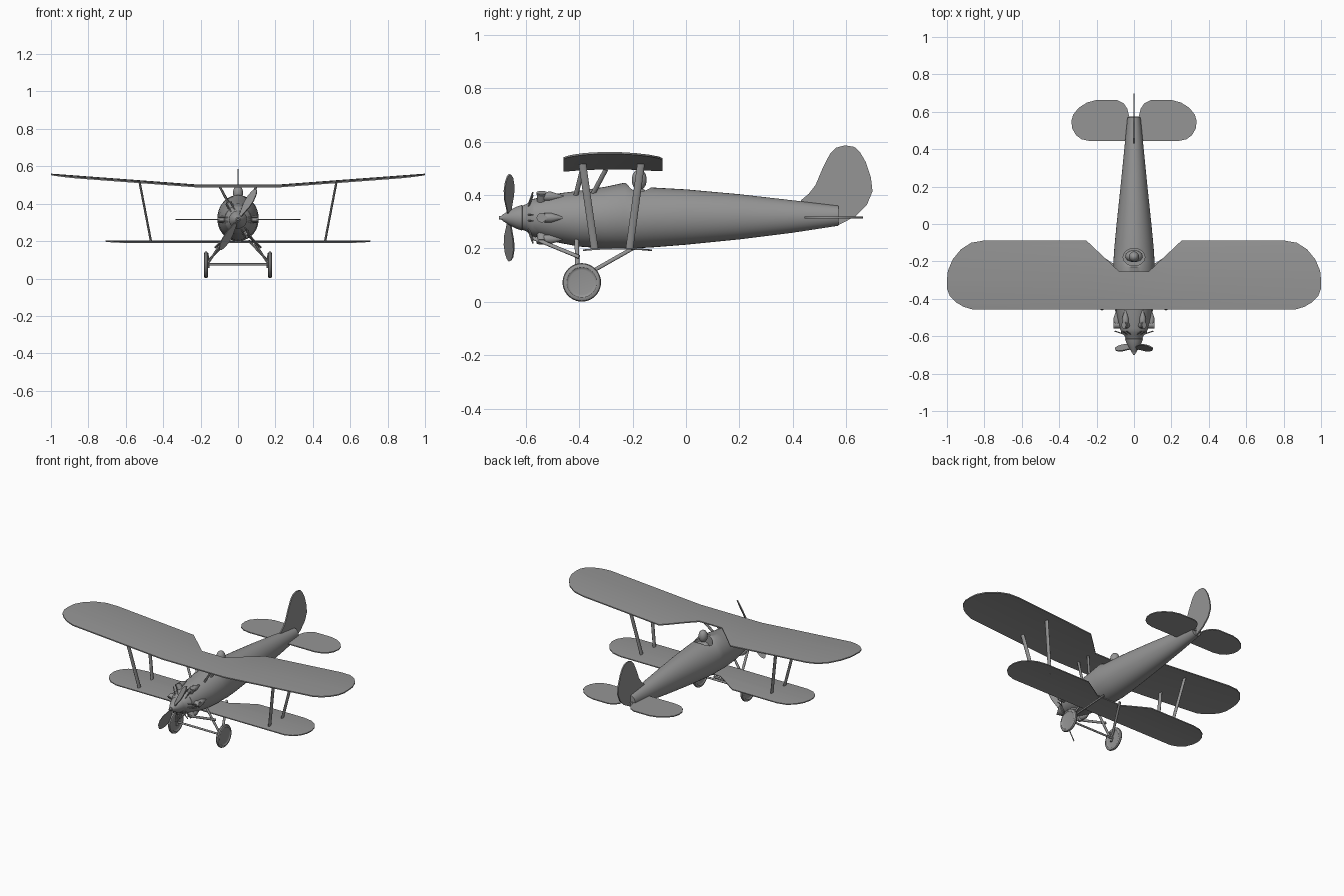
import bpy, bmesh
from math import sin, cos, pi, radians
from mathutils import Vector, Matrix

cube = bpy.data.objects.get("Cube")
if cube:
    bpy.data.objects.remove(cube, do_unlink=True)

GREY = (0.3, 0.3, 0.3, 1)
grey = bpy.data.materials.new("plain_grey")
grey.use_nodes = True
grey.diffuse_color = GREY
grey.node_tree.nodes["Principled BSDF"].inputs["Base Color"].default_value = GREY

AXIS = 0.315  # height of the thrust line


def finish(name, bm, matrix=Matrix(), angle=35):
    bmesh.ops.recalc_face_normals(bm, faces=bm.faces)
    bm.transform(matrix)
    mesh = bpy.data.meshes.new(name)
    bm.to_mesh(mesh)
    bm.free()
    mesh.materials.append(grey)
    ob = bpy.data.objects.new(name, mesh)
    bpy.context.scene.collection.objects.link(ob)
    smooth(ob, angle)
    return ob


def smooth(ob, angle=35):
    bpy.ops.object.select_all(action='DESELECT')
    ob.select_set(True)
    bpy.context.view_layer.objects.active = ob
    bpy.ops.object.shade_smooth_by_angle(angle=radians(angle))


def loft(name, stations, segs=32, matrix=Matrix()):
    """Skin elliptical sections (y, half width, bottom z, top z)."""
    bm = bmesh.new()
    rings = []
    for y, w, lo, hi in stations:
        mid, half = (lo + hi) / 2, (hi - lo) / 2
        rings.append([bm.verts.new((w * cos(2 * pi * i / segs), y, mid + half * sin(2 * pi * i / segs)))
                      for i in range(segs)])
    for a, b in zip(rings, rings[1:]):
        for i in range(segs):
            j = (i + 1) % segs
            bm.faces.new((a[i], a[j], b[j], b[i]))
    bm.faces.new(rings[0])
    bm.faces.new(rings[-1])
    return finish(name, bm, matrix)


def lathe(name, profile, segs=24, matrix=Matrix()):
    return loft(name, [(y, r, -r, r) for y, r in profile], segs, matrix)


def sheet(name, outline, thick, lift=None, cuts_x=(), cuts_y=(), matrix=Matrix()):
    """Thin plate from an outline, cut into strips and bent by lift(x, y)."""
    bm = bmesh.new()
    bm.faces.new([bm.verts.new((x, y, 0)) for x, y in outline])
    planes = [((c, 0, 0), (1, 0, 0)) for c in cuts_x] + [((0, c, 0), (0, 1, 0)) for c in cuts_y]
    for co, no in planes:
        bmesh.ops.bisect_plane(bm, geom=bm.verts[:] + bm.edges[:] + bm.faces[:], plane_co=co, plane_no=no)
    new = bmesh.ops.extrude_face_region(bm, geom=bm.faces[:])["geom"]
    for v in new:
        if isinstance(v, bmesh.types.BMVert):
            v.co.z += thick
    for v in bm.verts:
        v.co.z += lift(v.co.x, v.co.y) if lift else -thick / 2
    return finish(name, bm, matrix)


def mirrored(half):
    return half + [(-x, y) for x, y in reversed(half)]


def rod(name, a, b, rx=0.006, ry=0.006):
    """Strut between two points; ry is its half chord along the fuselage."""
    a, b = Vector(a), Vector(b)
    z = (b - a).normalized()
    x = Vector((0, 1, 0)).cross(z).normalized()
    y = z.cross(x)
    m = Matrix((x, y, z)).transposed().to_4x4()
    m.translation = (a + b) / 2
    bm = bmesh.new()
    bmesh.ops.create_cone(bm, cap_ends=True, segments=12, radius1=1, radius2=1, depth=(b - a).length)
    bmesh.ops.scale(bm, vec=(rx, ry, 1), verts=bm.verts)
    return finish(name, bm, m)


def ball(name, loc, scale):
    bm = bmesh.new()
    bmesh.ops.create_uvsphere(bm, u_segments=24, v_segments=14, radius=1)
    return finish(name, bm, Matrix.LocRotScale(Vector(loc), None, Vector(scale)), 60)


# Fuselage with an open cockpit
fuselage = loft("fuselage", [
    (-.57, .072, .247, .385), (-.5, .09, .226, .403), (-.4, .104, .207, .416),
    (-.3, .11, .2, .431), (-.23, .11, .2, .446), (-.2, .11, .2, .432),
    (-.125, .105, .204, .428), (0, .093, .214, .421), (.2, .072, .234, .403),
    (.4, .052, .259, .38), (.57, .035, .285, .36)], 40)
bm = bmesh.new()
bmesh.ops.create_cone(bm, cap_ends=True, segments=32, radius1=1, radius2=1, depth=.2)
cutter = finish("cockpit_cutter", bm, Matrix.LocRotScale(Vector((0, -.177, .46)), None, Vector((.058, .046, 1))))
cutter.hide_render = True
cut = fuselage.modifiers.new("cockpit", 'BOOLEAN')
cut.operation, cut.object, cut.solver = 'DIFFERENCE', cutter, 'EXACT'
bpy.context.view_layer.objects.active = fuselage
bpy.ops.object.modifier_apply(modifier="cockpit")
bpy.data.objects.remove(cutter, do_unlink=True)
smooth(fuselage)

# Pilot
ball("pilot_head", (0, -.175, .457), (.027, .028, .039))
ball("pilot_shoulders", (0, -.172, .39), (.046, .032, .035))

# Nose, spinner and propeller
nose = Matrix.Translation((0, 0, AXIS))
lathe("crankcase", [(-.625, .035), (-.61, .046), (-.595, .052), (-.58, .068), (-.56, .073)], 32, nose)
lathe("spinner", [(-.7, .006), (-.687, .008), (-.686, .012), (-.66, .028), (-.635, .041), (-.614, .048),
                  (-.61, .04)], 32, nose)
half_blade = [(.02, .008), (.05, .015), (.09, .025), (.13, .027), (.165, .02), (.183, .01), (.19, 0)]
blade = half_blade + [(x, -y) for x, y in reversed(half_blade[:-1])]
for i in range(2):
    turn = Matrix.Rotation(radians(-59) + i * pi, 4, 'Y') @ Matrix.Rotation(radians(48), 4, 'X')
    sheet(f"propeller_blade_{i + 1}", blade, .006, matrix=Matrix.Translation((0, -.662, AXIS)) @ turn)

# Radial engine cylinders with fairings and pipes
for i in range(6):
    a = i * pi / 3
    out = Vector((cos(a), 0, sin(a)))
    side = Vector((-sin(a), 0, cos(a)))

    def at(r, y, s=0):
        return out * r + side * s + Vector((0, y, AXIS))
    rod(f"cylinder_{i + 1}", at(.055, -.54), at(.104, -.54), .018, .018)
    rod(f"cylinder_head_{i + 1}", at(.1, -.54), at(.109, -.54), .013, .02)
    lathe(f"cylinder_fairing_{i + 1}", [(-.545, .012), (-.53, .017), (-.505, .018), (-.48, .01), (-.455, .001)],
          12, Matrix.Translation(out * .092 + Vector((0, 0, AXIS))))
    for s in (-.011, .011):
        rod(f"push_rod_{i + 1}", at(.05, -.59, s), at(.103, -.573, s), .003, .003)
        rod(f"rocker_pipe_{i + 1}", at(.103, -.575, s), at(.103, -.54, s), .004, .004)

# Upper wing with dihedral and a cut-out over the cockpit
upper = mirrored([(.08, -.253), (.11, -.225), (.255, -.088), (.8, -.088), (.87, -.1), (.925, -.135), (.97, -.19),
                  (.995, -.25), (1, -.3), (1, -.345), (.985, -.385), (.95, -.42), (.91, -.443), (.86, -.458)])


def upper_lift(x, y):
    camber = .009 * (1 - ((y + .273) / .186) ** 2)
    return .487 + camber + .058 * max(0, abs(x) - .22) / .78


STRIPS = (-.42, -.36, -.3, -.24, -.18, -.13)
sheet("upper_wing", upper, .007, upper_lift, (-.22, .22), STRIPS)

# Lower wing
lower = mirrored([(.09, -.225), (.24, -.128), (.56, -.128), (.62, -.14), (.665, -.17), (.695, -.21), (.708, -.255),
                  (.705, -.3), (.685, -.34), (.65, -.37), (.6, -.385)])
sheet("lower_wing", lower, .006, lambda x, y: .19 + .007 * (1 - ((y + .257) / .13) ** 2), (), STRIPS)

# Tailplane and fin
tail = mirrored([(.026, .575), (.035, .615), (.055, .645), (.09, .663), (.2, .663), (.25, .65), (.295, .622),
                 (.325, .585), (.335, .55), (.33, .51), (.31, .475), (.28, .453), (.235, .443)])
sheet("tailplane", tail, .006, matrix=Matrix.Translation((0, 0, .316)))
fin = [(.43, .36), (.43, .38), (.46, .405), (.485, .438), (.513, .504), (.54, .556), (.562, .577), (.595, .586),
       (.63, .58), (.65, .562), (.672, .525), (.692, .466), (.698, .414), (.678, .365), (.633, .32), (.57, .287)]
upright = Matrix(((0, 0, 1, 0), (1, 0, 0, 0), (0, 1, 0, 0), (0, 0, 0, 1)))
sheet("fin_and_rudder", fin, .008, matrix=upright)

# Struts, undercarriage legs and wheels on both sides
tyre = [(.006, .046), (.007, .052), (.0105, .056), (.011, .061), (.007, .069), (0, .072)]
tyre = [(-y, r) for y, r in tyre] + tyre[-2::-1]
for s, label in ((1, "left"), (-1, "right")):
    rod(f"{label}_front_wing_strut", (s * .465, -.342, .197), (s * .527, -.388, .52), .006, .014)
    rod(f"{label}_rear_wing_strut", (s * .465, -.212, .197), (s * .527, -.168, .52), .006, .014)
    rod(f"{label}_front_cabane_strut", (s * .05, -.412, .4), (s * .1, -.388, .495), .006, .009)
    rod(f"{label}_rear_cabane_strut", (s * .05, -.348, .405), (s * .1, -.3, .495), .006, .009)
    rod(f"{label}_main_leg", (s * .05, -.41, .25), (s * .158, -.405, .085), .006, .008)
    rod(f"{label}_front_leg", (s * .045, -.575, .24), (s * .12, -.4, .168), .006, .008)
    rod(f"{label}_rear_leg", (s * .06, -.2, .2), (s * .158, -.385, .095), .006, .008)
    rod(f"{label}_wheel_fork", (s * .158, -.395, .055), (s * .162, -.395, .135), .005, .01)
    lathe(f"{label}_wheel", tyre, 40, Matrix.Translation((s * .171, -.39, .073)) @ Matrix.Rotation(pi / 2, 4, 'Z'))
rod("axle", (-.17, -.39, .076), (.17, -.39, .076), .006, .006)
